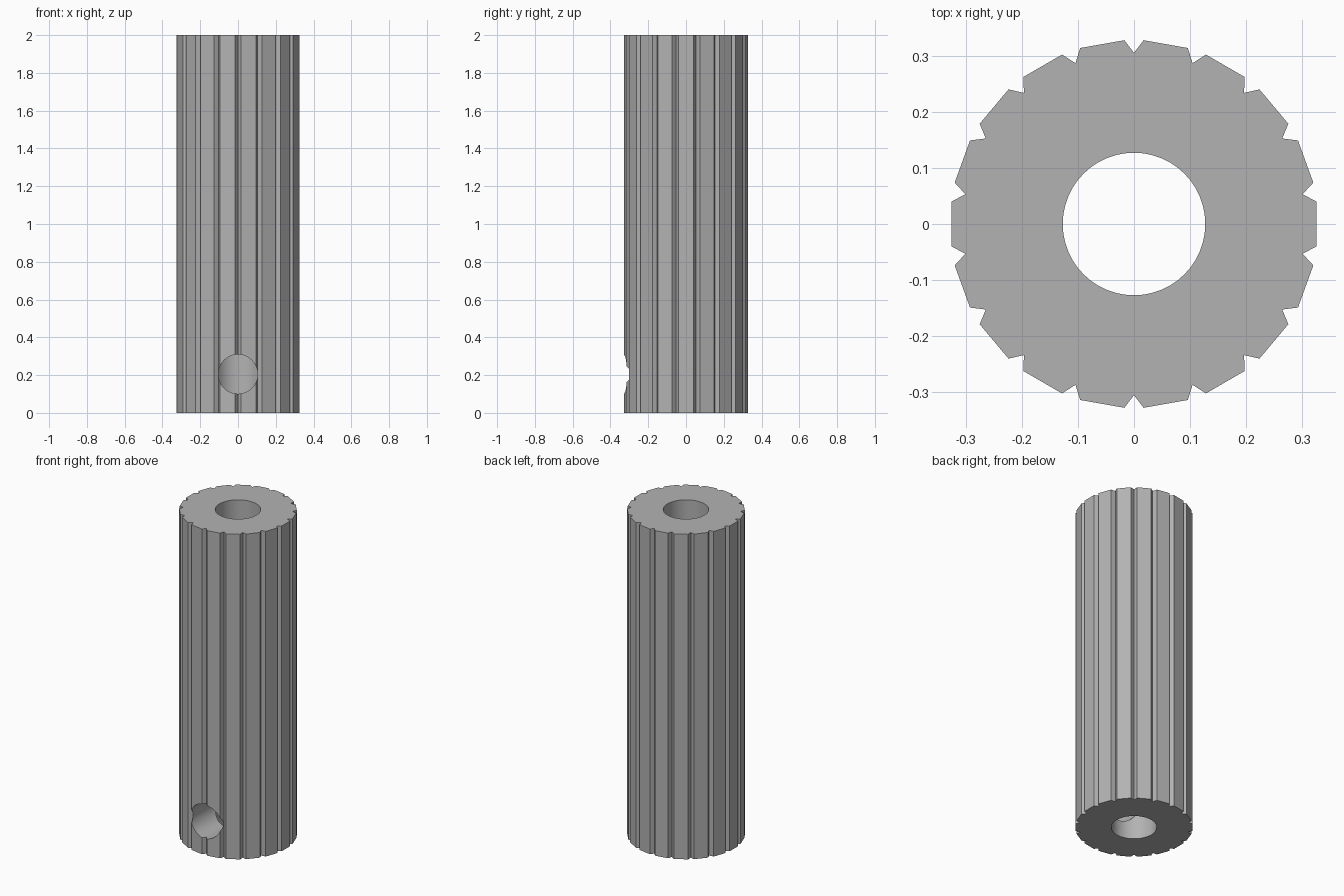
import bpy
import bmesh
from math import sin, cos, pi, radians
from mathutils import Matrix

HEIGHT, TIP_R, NOTCH_R, BORE_R = 2.0, 0.328, 0.305, 0.127
NOTCHES, SIDES = 18, 48
HOLE_R, HOLE_Z = 0.104, 0.205

cube = bpy.data.objects.get("Cube")
if cube:
    bpy.data.objects.remove(cube, do_unlink=True)

gray = bpy.data.materials.new("plain gray")
gray.use_nodes = True
color = (0.45, 0.45, 0.45, 1)
gray.diffuse_color = color
gray.node_tree.nodes["Principled BSDF"].inputs["Base Color"].default_value = color


def make_object(name, bm):
    bmesh.ops.recalc_face_normals(bm, faces=bm.faces)
    mesh = bpy.data.meshes.new(name)
    bm.to_mesh(mesh)
    bm.free()
    mesh.materials.append(gray)
    obj = bpy.data.objects.new(name, mesh)
    bpy.context.collection.objects.link(obj)
    return obj


def cutter(name, radius, depth, matrix):
    bm = bmesh.new()
    bmesh.ops.create_cone(bm, cap_ends=True, segments=SIDES, radius1=radius,
                          radius2=radius, depth=depth, matrix=matrix)
    obj = make_object(name, bm)
    obj.hide_render = True
    return obj


# Grooved shaft: flat lands between V-shaped notches
bm = bmesh.new()
ring = []
for i in range(NOTCHES):
    center = pi / 2 + i * 2 * pi / NOTCHES
    for offset, r in ((-3, TIP_R), (0, NOTCH_R), (3, TIP_R)):
        a = center + radians(offset)
        ring.append(bm.verts.new((r * cos(a), r * sin(a), 0)))
base = bm.faces.new(ring)
top = bmesh.ops.extrude_face_region(bm, geom=[base], use_keep_orig=True)["geom"]
bmesh.ops.translate(bm, vec=(0, 0, HEIGHT),
                    verts=[g for g in top if isinstance(g, bmesh.types.BMVert)])
shaft = make_object("grooved_shaft", bm)

# Bore along the axis, and a cross hole from the front into the bore
bore = cutter("bore_cutter", BORE_R, HEIGHT + 0.2,
              Matrix.Translation((0, 0, HEIGHT / 2)))
hole = cutter("cross_hole_cutter", HOLE_R, 0.4,
              Matrix.Translation((0, -0.2, HOLE_Z)) @ Matrix.Rotation(pi / 2, 4, "X"))

bpy.ops.object.select_all(action="DESELECT")
shaft.select_set(True)
bpy.context.view_layer.objects.active = shaft
for tool in (bore, hole):
    mod = shaft.modifiers.new(tool.name, "BOOLEAN")
    mod.operation, mod.solver, mod.object = "DIFFERENCE", "EXACT", tool
    bpy.ops.object.modifier_apply(modifier=mod.name)
    bpy.data.objects.remove(tool, do_unlink=True)

# Smooth round walls, crisp grooves
bpy.ops.object.shade_smooth_by_angle(angle=radians(15))
